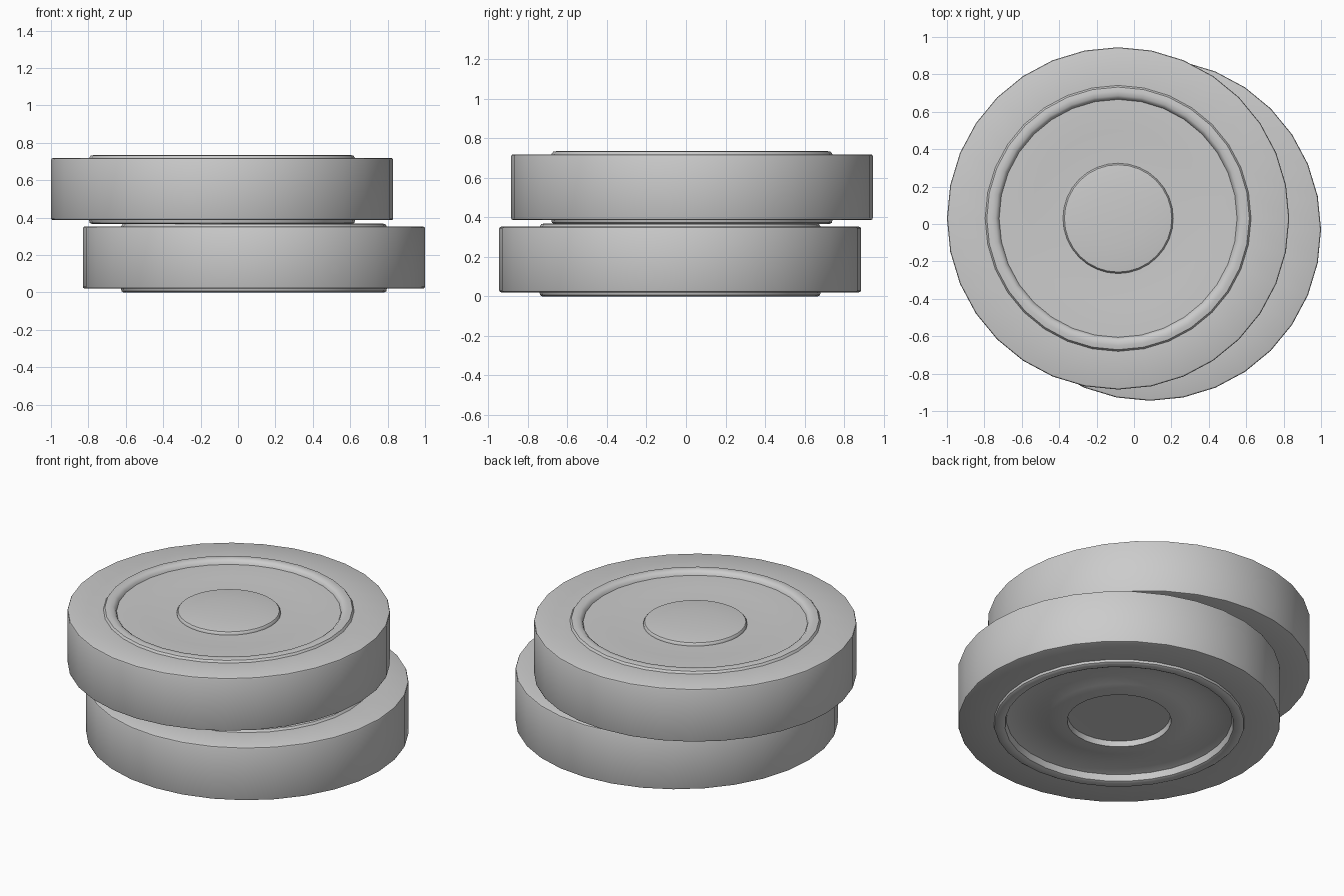
import bpy, bmesh, math

if "Cube" in bpy.data.objects:
    bpy.data.objects.remove(bpy.data.objects["Cube"])

SIDES = 32

# Half section of one round game piece (radius, height), from top centre to bottom centre
PROFILE = [
    (0.000, 0.366), (0.150, 0.362), (0.250, 0.355), (0.287, 0.350), (0.294, 0.341),  # raised centre
    (0.295, 0.333), (0.380, 0.334), (0.470, 0.338), (0.560, 0.342), (0.636, 0.342),  # shallow dish
    (0.642, 0.356), (0.656, 0.367), (0.680, 0.369), (0.702, 0.365), (0.711, 0.352),  # top bead
    (0.905, 0.352), (0.912, 0.349), (0.915, 0.342),                                # outer wall
    (0.915, 0.030), (0.912, 0.023), (0.905, 0.020),
    (0.711, 0.020), (0.708, 0.006), (0.698, 0.000), (0.662, 0.000), (0.648, 0.006),  # foot ring
    (0.640, 0.045), (0.600, 0.056), (0.530, 0.060), (0.460, 0.055), (0.400, 0.040),  # groove below
    (0.350, 0.030), (0.295, 0.028),
    (0.290, 0.062), (0.000, 0.066),                                                # recessed centre
]


def turned_piece(name, x, y, z):
    bm = bmesh.new()
    rings = []
    for r, h in PROFILE:
        n = SIDES if r else 1
        rings.append([bm.verts.new((r * math.sin(2 * math.pi * i / SIDES),
                                    r * math.cos(2 * math.pi * i / SIDES), h))
                      for i in range(n)])
    for a, b in zip(rings, rings[1:]):
        for i in range(SIDES):
            j = (i + 1) % SIDES
            if len(a) == 1:
                bm.faces.new((a[0], b[i], b[j]))
            elif len(b) == 1:
                bm.faces.new((a[i], b[0], a[j]))
            else:
                bm.faces.new((a[i], b[i], b[j], a[j]))
    bmesh.ops.recalc_face_normals(bm, faces=bm.faces)
    mesh = bpy.data.meshes.new(name)
    bm.to_mesh(mesh)
    bm.free()
    obj = bpy.data.objects.new(name, mesh)
    bpy.context.collection.objects.link(obj)
    obj.location = (x, y, z)
    bpy.ops.object.select_all(action='DESELECT')
    obj.select_set(True)
    bpy.context.view_layer.objects.active = obj
    bpy.ops.object.shade_smooth_by_angle(angle=math.radians(40))
    return obj


# Two identical pieces stacked slightly off centre
turned_piece("lower_piece", 0.085, -0.03, 0.0)
turned_piece("upper_piece", -0.085, 0.03, 0.366)
